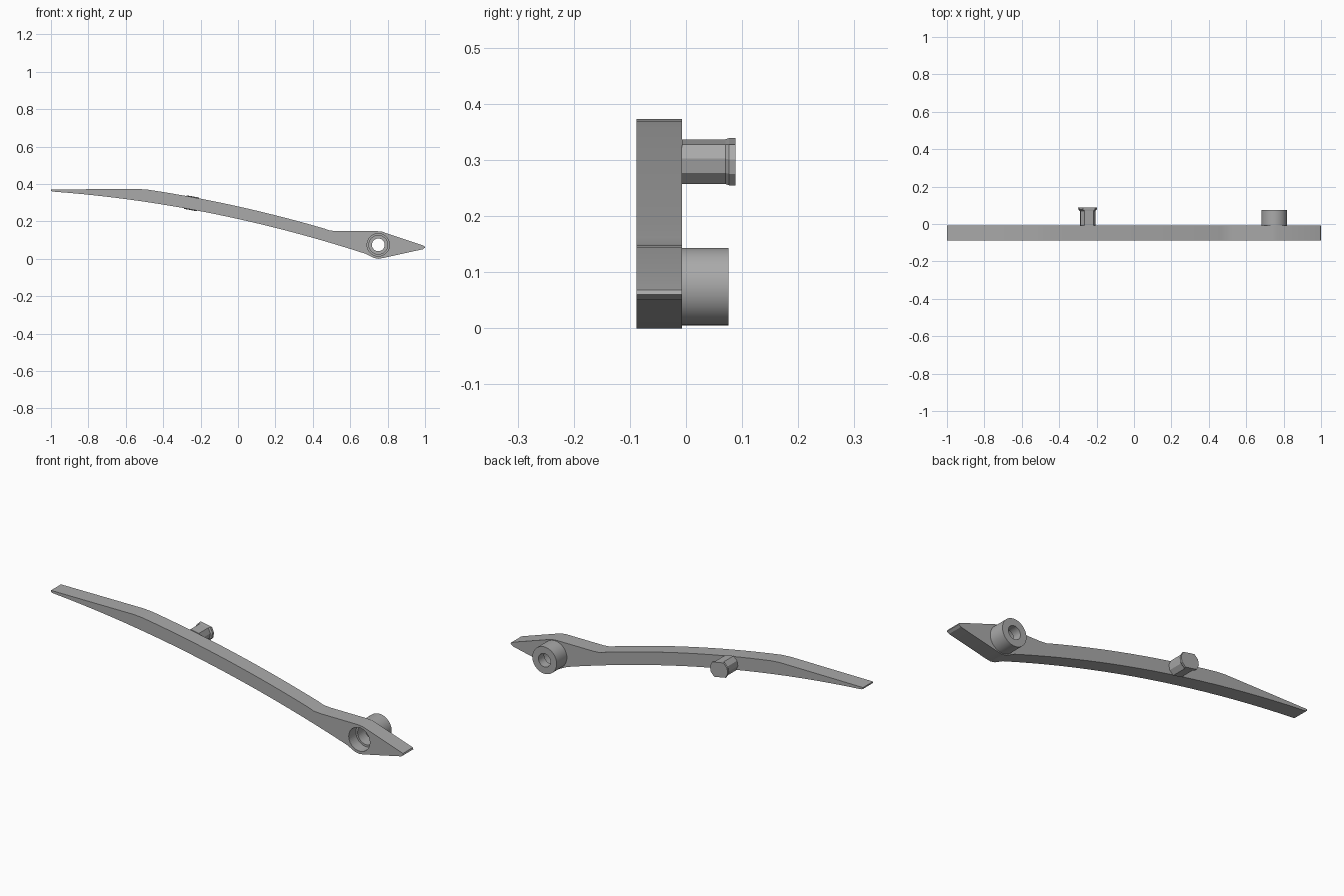
import bpy, bmesh, math
from mathutils import Matrix

if "Cube" in bpy.data.objects:
    bpy.data.objects.remove(bpy.data.objects["Cube"])

grey = bpy.data.materials.new("plain grey")
grey.use_nodes = True
colour = (0.4, 0.4, 0.4, 1)
grey.diffuse_color = colour
grey.node_tree.nodes["Principled BSDF"].inputs["Base Color"].default_value = colour

FRONT, BACK = -0.088, -0.007     # plate faces
HUB_X, HUB_Z = 0.75, 0.0745      # pivot centre


def loft(name, rings, place=Matrix()):
    """Skin a stack of (y, outline) rings and cap both ends."""
    bm = bmesh.new()
    loops = [[bm.verts.new((x, y, z)) for x, z in outline] for y, outline in rings]
    for a, b in zip(loops, loops[1:]):
        for i in range(len(a)):
            j = (i + 1) % len(a)
            bm.faces.new((a[i], a[j], b[j], b[i]))
    bm.faces.new(loops[0])
    bm.faces.new(loops[-1])
    bmesh.ops.recalc_face_normals(bm, faces=bm.faces)
    bm.transform(place)
    mesh = bpy.data.meshes.new(name)
    bm.to_mesh(mesh)
    bm.free()
    mesh.materials.append(grey)
    obj = bpy.data.objects.new(name, mesh)
    bpy.context.collection.objects.link(obj)
    return obj


def circle(r, n=48):
    return [(r * math.cos(math.tau * i / n), r * math.sin(math.tau * i / n)) for i in range(n)]


def arc(height, start, end, n=14):
    """Points along the shared parabolic bow of the arm."""
    xs = [start + (end - start) * i / n for i in range(n + 1)]
    return [(x, height - 0.222 * x - 0.075 * x * x) for x in xs]


# Arm plate: bowed blade that widens into a pointed hub end
outline = [(-1, 0.371), (-0.53, 0.373)] + arc(0.28, -0.48, 0.46)
outline += [(0.49, 0.151), (0.53, 0.148), (0.74, 0.148), (0.77, 0.145)]
outline += [(0.985, 0.073), (0.997, 0.068), (1, 0.06), (0.988, 0.051)]
outline += [(0.775, 0.004), (0.75, 0.0), (0.725, 0.005)]
outline += arc(0.213, 0.68, -0.99, 20) + [(-1, 0.364)]
arm = loft("arm", [(FRONT, outline), (BACK, outline)])

# Round boss behind the hub
hub = Matrix.Translation((HUB_X, 0, HUB_Z))
boss = loft("pivot_boss", [(BACK, circle(0.069)), (0.076, circle(0.069))], hub)

# Stepped bore through hub and boss
bore = loft("bore_cutter", [(-0.12, circle(0.06)), (-0.03, circle(0.06)), (-0.03, circle(0.05)),
                            (0.03, circle(0.05)), (0.03, circle(0.034)), (0.1, circle(0.034))], hub)
bore.hide_render = True
bore.hide_viewport = True
for part in (arm, boss):
    cut = part.modifiers.new("bore", 'BOOLEAN')
    cut.operation = 'DIFFERENCE'
    cut.solver = 'EXACT'
    cut.object = bore


# Retaining peg: flat top and bottom, faceted sides, flared lip
def peg_outline(w, h=0.036):
    half = [(w - 0.016, h), (w, 0.013), (w, -0.013), (w - 0.016, -h)]
    return half + [(-x, z) for x, z in reversed(half)]


tilt = Matrix.Translation((-0.248, 0, 0.297)) @ Matrix.Rotation(math.radians(10.5), 4, 'Y')
peg = loft("peg", [(BACK, peg_outline(0.04)), (0.07, peg_outline(0.04)),
                   (0.077, peg_outline(0.048, 0.037)), (0.088, peg_outline(0.049, 0.037))], tilt)

# Smooth the curved walls, keep the corners crisp
for part in (arm, boss):
    bpy.ops.object.select_all(action='DESELECT')
    part.select_set(True)
    bpy.context.view_layer.objects.active = part
    bpy.ops.object.shade_smooth_by_angle(angle=math.radians(20))
